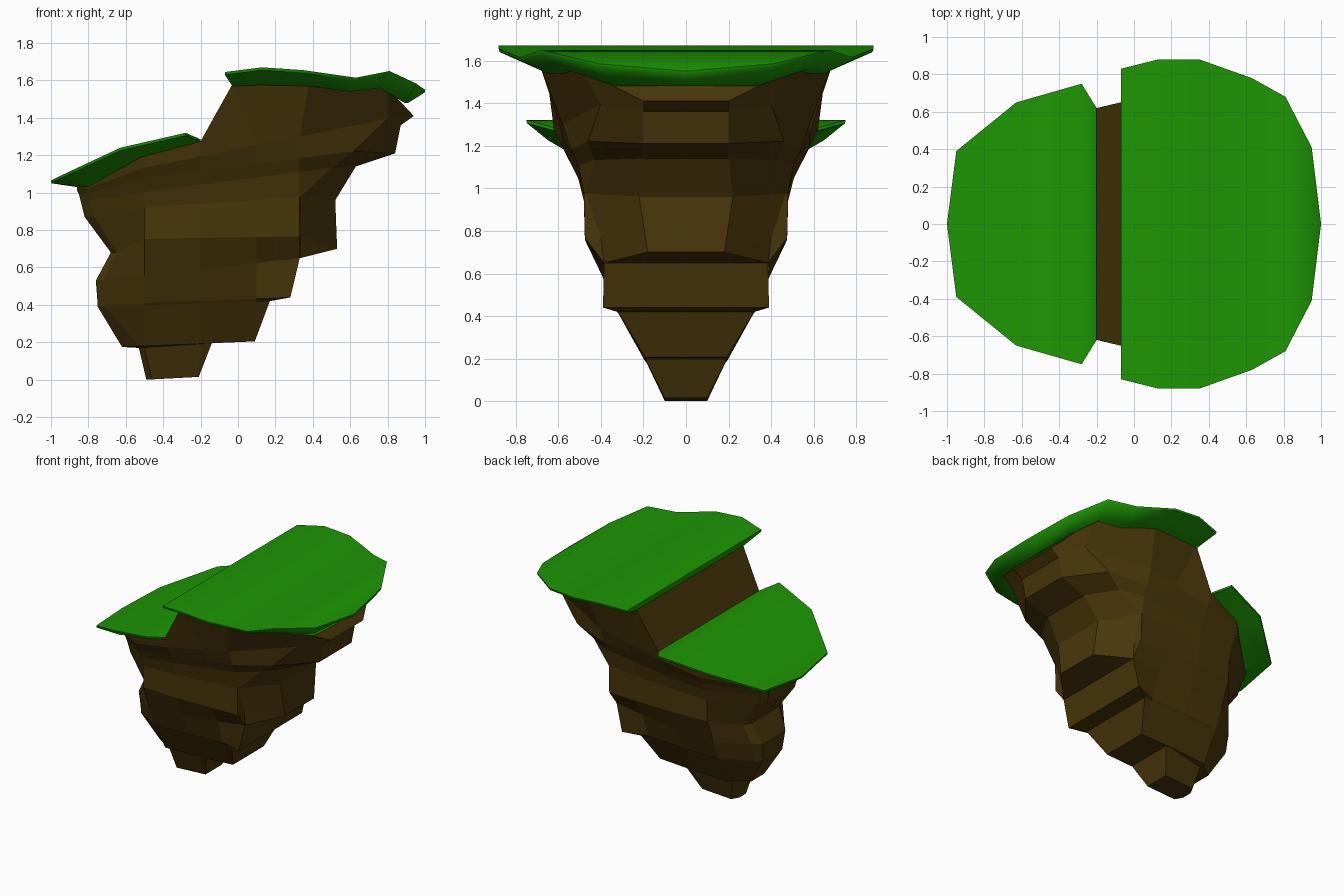
import bpy, bmesh


def material(name, color):
    m = bpy.data.materials.new(name)
    m.diffuse_color = color
    return m


brown = material("earth", (0.068, 0.038, 0.003, 1))
green = material("grass", (0.012, 0.31, 0.001, 1))


def finish(name, bm, mat):
    bmesh.ops.remove_doubles(bm, verts=bm.verts, dist=0.0005)
    bmesh.ops.dissolve_degenerate(bm, edges=bm.edges, dist=0.0001)
    bmesh.ops.recalc_face_normals(bm, faces=bm.faces)
    me = bpy.data.meshes.new(name)
    bm.to_mesh(me)
    bm.free()
    me.materials.append(mat)
    ob = bpy.data.objects.new(name, me)
    bpy.context.collection.objects.link(ob)
    return ob


def loft(name, rings, mat):
    """Loft half rings of (x, y, z), mirrored in y, and close both ends in strips."""
    bm = bmesh.new()
    near = [[bm.verts.new((x, -y, z)) for x, y, z in r] for r in rings]
    far = [[bm.verts.new((x, y, z)) for x, y, z in r] for r in rings]
    n = len(rings[0])
    for j in range(len(rings) - 1):
        for side in (near, far):
            for i in range(n - 1):
                bm.faces.new((side[j][i], side[j][i + 1], side[j + 1][i + 1], side[j + 1][i]))
        for i in (0, n - 1):
            bm.faces.new((near[j][i], near[j + 1][i], far[j + 1][i], far[j][i]))
    for j in (0, -1):
        for i in range(n - 1):
            bm.faces.new((near[j][i], near[j][i + 1], far[j][i + 1], far[j][i]))
    return finish(name, bm, mat)


def rock_ring(zl, zr, xl, xr, sl, sr, w, wl, ws, wr, lift):
    """Left end, left shoulder, four middle columns, right shoulder, right end."""
    pts = [(xl, wl, zl)]
    for x in (sl, -0.5, -0.2, 0.1, 0.33, sr):
        at_left = x == sl
        x = min(max(x, sl), sr)
        y = wl + 0.06 if at_left else ws if x == sr else w
        if x == -0.5 and not at_left:
            y = w * 0.95
        t = (x - xl) / (xr - xl)
        pts.append((x, y, zl + (zr - zl) * t + (0 if at_left else lift)))
    return pts + [(xr, wr, zr)]


# rock: stepped layers widening upward and leaning to the right
layers = [
    (0.00, 0.015, -0.49, -0.21, -0.46, -0.21, 0.10, 0.04, 0.10, 0.10, 0),
    (0.17, 0.195, -0.53, -0.14, -0.50, -0.14, 0.19, 0.08, 0.19, 0.19, 0),
    (0.175, 0.205, -0.62, 0.09, -0.53, 0.09, 0.195, 0.08, 0.19, 0.19, 0),
    (0.39, 0.42, -0.75, 0.17, -0.71, 0.17, 0.315, 0.12, 0.32, 0.32, 0),
    (0.40, 0.44, -0.75, 0.28, -0.71, 0.28, 0.325, 0.12, 0.39, 0.39, 0),
    (0.53, 0.65, -0.76, 0.33, -0.71, 0.33, 0.395, 0.14, 0.385, 0.385, 0),
    (0.68, 0.70, -0.68, 0.53, -0.65, 0.335, 0.475, 0.17, 0.40, 0.18, 0.07),
    (0.87, 0.96, -0.82, 0.52, -0.77, 0.335, 0.48, 0.17, 0.47, 0.22, 0.03),
    (0.95, 1.14, -0.84, 0.63, -0.79, 0.50, 0.505, 0.18, 0.43, 0.20, 0.01),
    (0.99, 1.21, -0.85, 0.84, -0.80, 0.62, 0.54, 0.19, 0.46, 0.20, 0.04),
    (1.01, 1.36, -0.86, 0.87, -0.82, 0.80, 0.58, 0.19, 0.40, 0.20, 0.05),
]
rings = [rock_ring(*l) for l in layers]
# terrain edge with the cliff between the two terraces
rings.append([(-0.86, 0.20, 1.035), (-0.82, 0.28, 1.05), (-0.5, 0.54, 1.20), (-0.2, 0.62, 1.275),
              (-0.03, 0.66, 1.58), (0.38, 0.69, 1.59), (0.80, 0.50, 1.56), (0.94, 0.20, 1.41)])
loft("rock", rings, brown)


def grass_cap(name, rim, under):
    lip = [(x * 0.998, y * 0.995, z - 0.015) for x, y, z in rim]
    cap = loft(name, [rim, lip, under], green)
    bpy.ops.object.select_all(action='DESELECT')
    cap.select_set(True)
    bpy.context.view_layer.objects.active = cap
    bpy.ops.object.shade_smooth_by_angle(angle=0.85)


# grass terraces: overhanging rim on top, narrower underside
grass_cap("upper_grass",
          [(-0.07, 0.83, 1.645), (0.13, 0.88, 1.67), (0.35, 0.88, 1.655), (0.63, 0.78, 1.615),
           (0.81, 0.68, 1.65), (0.95, 0.41, 1.585), (1.0, 0, 1.55)],
          [(-0.03, 0.66, 1.57), (0.12, 0.69, 1.575), (0.38, 0.69, 1.57), (0.60, 0.65, 1.54),
           (0.76, 0.57, 1.56), (0.89, 0.33, 1.48), (0.91, 0, 1.48)])
grass_cap("lower_grass",
          [(-1.0, 0, 1.065), (-0.95, 0.39, 1.09), (-0.63, 0.65, 1.24), (-0.28, 0.75, 1.32), (-0.2, 0.62, 1.285)],
          [(-0.86, 0, 1.03), (-0.80, 0.32, 1.03), (-0.52, 0.54, 1.19), (-0.24, 0.61, 1.262), (-0.2, 0.60, 1.27)])
